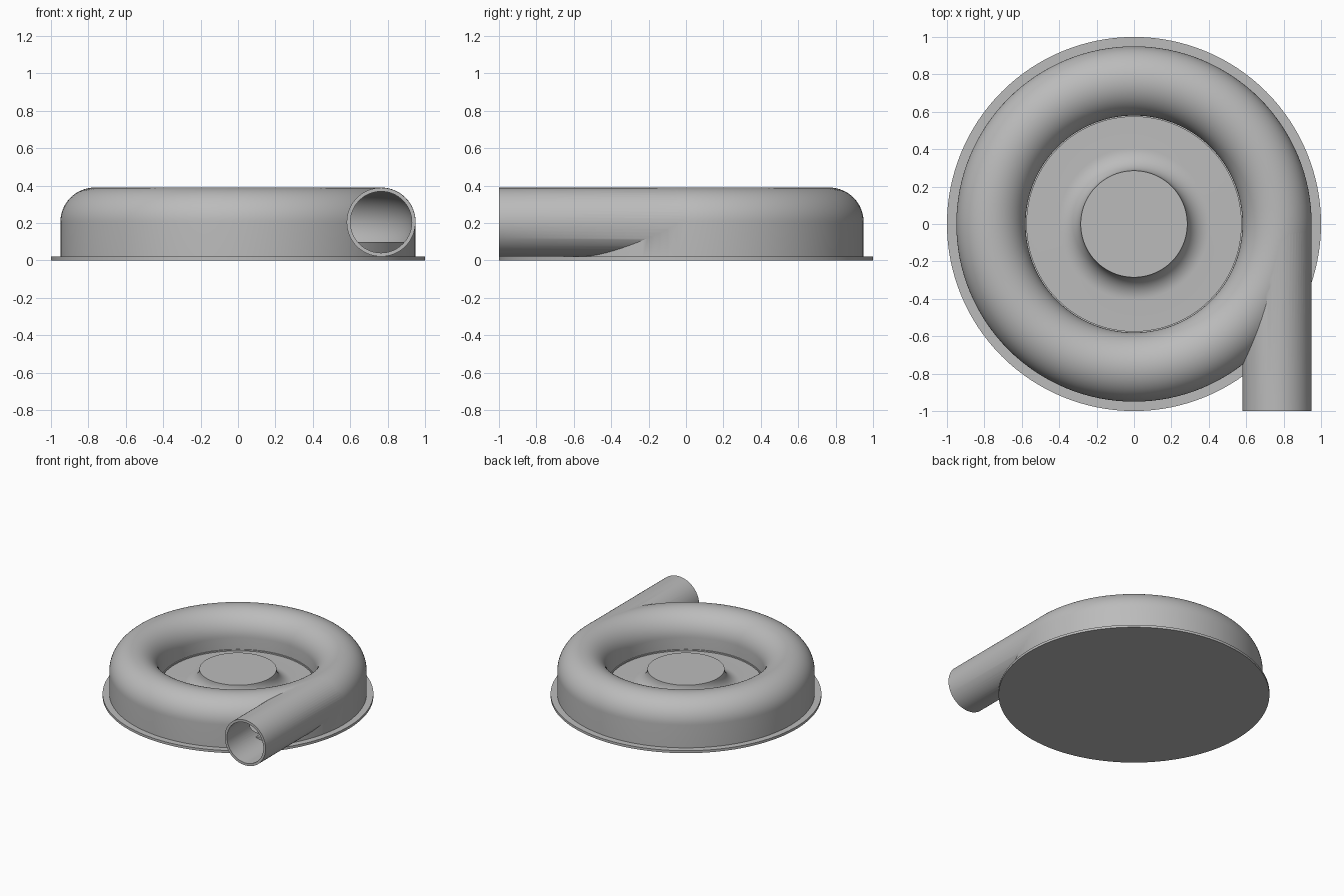
import bpy, bmesh, math
from mathutils import Matrix, Vector

cube = bpy.data.objects.get("Cube")
if cube:
    bpy.data.objects.remove(cube, do_unlink=True)

grey = bpy.data.materials.new("cast grey")
grey.use_nodes = True
colour = (0.5, 0.5, 0.5, 1)
grey.diffuse_color = colour
grey.node_tree.nodes["Principled BSDF"].inputs["Base Color"].default_value = colour

RING, MID_Z, TUBE, WALL = 0.765, 0.205, 0.185, 0.02
FLOOR = 0.1


def finish(name, bm):
    bmesh.ops.remove_doubles(bm, verts=bm.verts, dist=1e-5)
    bmesh.ops.recalc_face_normals(bm, faces=bm.faces)
    mesh = bpy.data.meshes.new(name)
    bm.to_mesh(mesh)
    bm.free()
    mesh.materials.append(grey)
    ob = bpy.data.objects.new(name, mesh)
    bpy.context.collection.objects.link(ob)
    return ob


def arc(r, z, radius, start, end, steps):
    angles = [math.radians(start + (end - start) * i / steps) for i in range(steps + 1)]
    return [(r + radius * math.cos(a), z + radius * math.sin(a)) for a in angles]


def lathe(name, profile, closed=False, steps=128):
    bm = bmesh.new()
    verts = [bm.verts.new((r, 0, z)) for r, z in profile]
    pairs = list(zip(verts, verts[1:]))
    if closed:
        pairs.append((verts[-1], verts[0]))
    edges = [bm.edges.new(p) for p in pairs]
    bmesh.ops.spin(bm, geom=verts + edges, cent=(0, 0, 0), axis=(0, 0, 1),
                   angle=math.tau, steps=steps, use_merge=True)
    return finish(name, bm)


def tube(name, radius, y0, y1):
    bm = bmesh.new()
    place = Matrix.Translation(Vector((RING, (y0 + y1) / 2, MID_Z))) @ Matrix.Rotation(math.pi / 2, 4, 'X')
    bmesh.ops.create_cone(bm, cap_ends=True, segments=64, radius1=radius,
                          radius2=radius, depth=y1 - y0, matrix=place)
    return finish(name, bm)


def select(ob):
    bpy.ops.object.select_all(action='DESELECT')
    ob.select_set(True)
    bpy.context.view_layer.objects.active = ob


def combine(ob, other, operation):
    select(ob)
    mod = ob.modifiers.new("combine", 'BOOLEAN')
    mod.object, mod.operation, mod.solver = other, operation, 'EXACT'
    bpy.ops.object.modifier_apply(modifier=mod.name)
    bpy.data.objects.remove(other, do_unlink=True)


# Mounting flange
flange = lathe("base_flange", [(0, 0), (1, 0), (1, 0.02), (0, 0.02)])

# Casing: raised hub with a fillet, flat floor, small ledge and rounded ring
hub_r, hub_z = 0.285, 0.22
fillet = hub_z - FLOOR
casing = lathe("volute_casing",
               [(0, hub_z)]
               + arc(hub_r + fillet, hub_z, fillet, 180, 270, 12)
               + [(0.573, FLOOR), (0.573, FLOOR + 0.01), (RING - TUBE, FLOOR + 0.01)]
               + arc(RING, MID_Z, TUBE, 180, 0, 32)
               + [(RING + TUBE, 0.01), (0, 0.01)])

# Tangential outlet pipe joined to the casing
combine(casing, tube("outlet_pipe", TUBE - 0.001, -1, 0), 'UNION')

# Hollow ring passage with a flat floor
dip = math.degrees(math.asin((MID_Z - FLOOR) / (TUBE - WALL)))
passage = lathe("ring_passage", arc(RING, MID_Z, TUBE - WALL, 180 + dip, -dip, 40), closed=True)
combine(casing, passage, 'DIFFERENCE')

# Pipe bore, stopping against the solid floor under the ring
bore = tube("pipe_bore", TUBE - WALL - 0.001, -1.1, -0.01)
plug = lathe("floor_plug", [(0, -0.1), (0.94, -0.1), (0.94, FLOOR - 0.001), (0, FLOOR - 0.001)])
combine(bore, plug, 'DIFFERENCE')
combine(casing, bore, 'DIFFERENCE')

for ob in (flange, casing):
    select(ob)
    bpy.ops.object.shade_smooth_by_angle(angle=math.radians(30))
